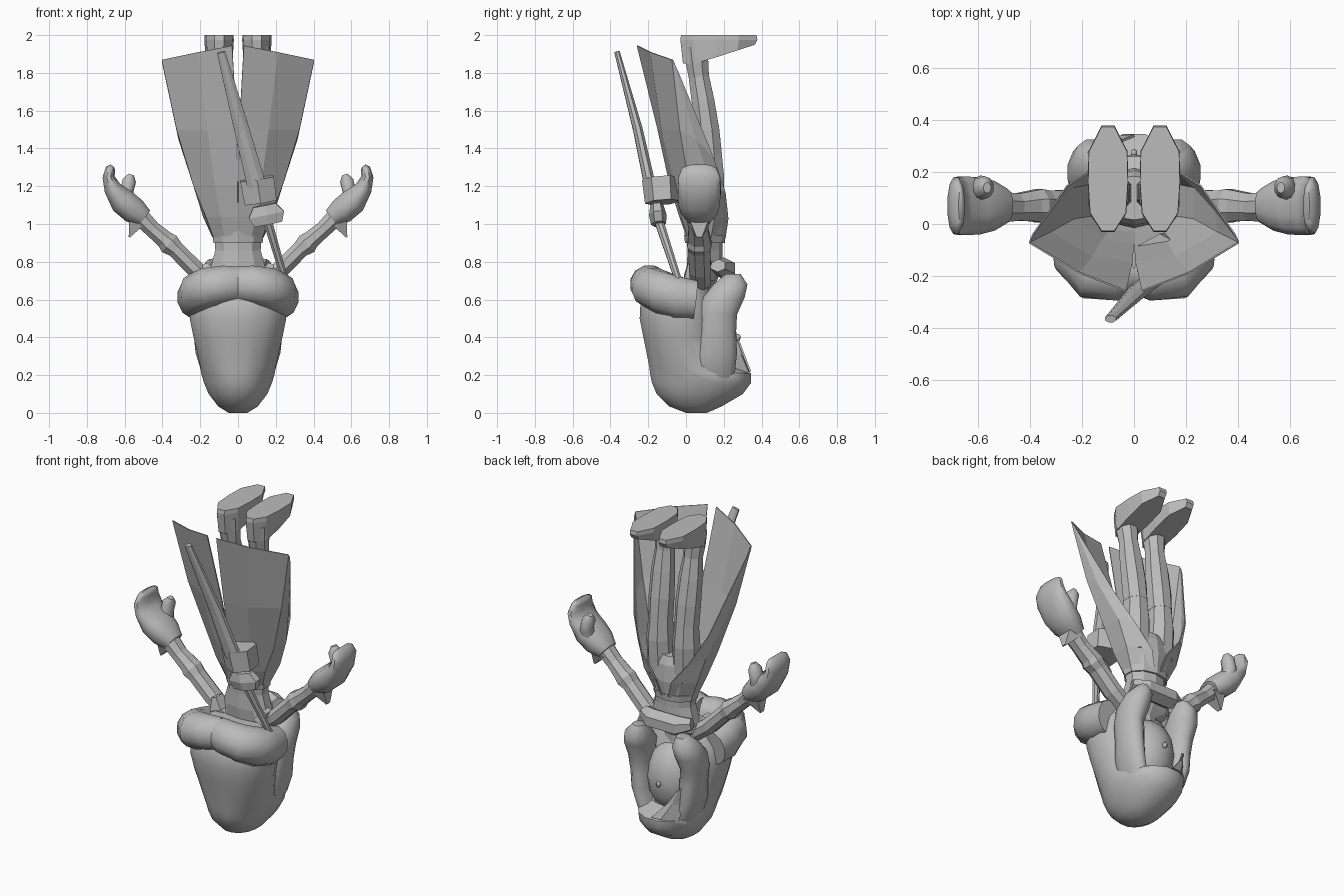
import bpy, bmesh, math
from mathutils import Vector

grey = bpy.data.materials.new("plain grey")
grey.diffuse_color = (0.5, 0.5, 0.5, 1)


def finish(name, bm, smooth=False, mirror=False, thick=0):
    bmesh.ops.recalc_face_normals(bm, faces=bm.faces)
    me = bpy.data.meshes.new(name)
    bm.to_mesh(me)
    bm.free()
    ob = bpy.data.objects.new(name, me)
    bpy.context.collection.objects.link(ob)
    me.materials.append(grey)
    if thick:
        m = ob.modifiers.new("thickness", 'SOLIDIFY')
        m.thickness = thick
    if mirror:
        ob.modifiers.new("mirror", 'MIRROR')
    if smooth:
        bpy.ops.object.select_all(action='DESELECT')
        ob.select_set(True)
        bpy.context.view_layer.objects.active = ob
        bpy.ops.object.shade_smooth_by_angle(angle=math.radians(50))
    return ob


def skin(bm, rings):
    """Join equal vertex rings with quads and close both ends."""
    n = len(rings[0])
    for r, s in zip(rings, rings[1:]):
        for j in range(n):
            bm.faces.new((r[j], r[(j + 1) % n], s[(j + 1) % n], s[j]))
    bm.faces.new(rings[0])
    bm.faces.new(rings[-1])


def loft(name, pts, n=8, ref=(0, 1, 0), flat=False, square=1.0, **kw):
    """Skin elliptic rings (x, y, z, side radius, ref-axis radius) along a path."""
    bm = bmesh.new()
    rings = []
    ref = Vector(ref)
    ps = [Vector(p[:3]) for p in pts]
    k = 1 / math.cos(math.pi / n)
    bend = lambda v: math.copysign(abs(v) ** square, v)
    for i, p in enumerate(pts):
        t = (ps[min(i + 1, len(ps) - 1)] - ps[max(i - 1, 0)]).normalized()
        if flat:
            t = Vector((0, 0, 1))
        b = (ref - t * ref.dot(t)).normalized()
        a = t.cross(b)
        ring = []
        for j in range(n):
            w = 2 * math.pi * (j + 0.5) / n
            ring.append(bm.verts.new(ps[i] + a * (p[3] * k * bend(math.cos(w))) + b * (p[4] * k * bend(math.sin(w)))))
        rings.append(ring)
    skin(bm, rings)
    return finish(name, bm, **kw)


def ball(name, c, r, seg=12, smooth=True):
    bm = bmesh.new()
    bmesh.ops.create_uvsphere(bm, u_segments=seg, v_segments=8, radius=1)
    for v in bm.verts:
        v.co = Vector([c[i] + v.co[i] * r[i] for i in range(3)])
    return finish(name, bm, smooth)


def sheet(name, rows, **kw):
    """Surface through equal rows of points."""
    bm = bmesh.new()
    g = [[bm.verts.new(p) for p in row] for row in rows]
    for r, s in zip(g, g[1:]):
        for j in range(len(r) - 1):
            bm.faces.new((r[j], r[j + 1], s[j + 1], s[j]))
    return finish(name, bm, **kw)


# Hair cap: z, half width, back y, front y (the figure hangs head down)
cap = [(0, .05, 0, .11), (.035, .105, -.09, .19), (.1, .155, -.155, .3), (.16, .18, -.18, .345),
       (.21, .195, -.19, .345), (.25, .2, -.195, .22), (.4, .235, -.225, .17), (.5, .255, -.245, .17),
       (.6, .25, -.24, .15), (.7, .19, -.18, .1)]
loft("hair_cap", [(0, (b + f) / 2, z, w, (f - b) / 2) for z, w, b, f in cap], 16, flat=True,
     square=.93, smooth=True)

# Rolled hair around the nape, and locks beside the face
loft("hair_roll", [(0, -.175, .68, .085, .095), (.07, -.195, .68, .1, .1), (.15, -.185, .665, .11, .105),
                   (.21, -.12, .635, .105, .11), (.23, -.04, .61, .09, .11), (.225, .05, .6, .08, .1)],
     12, ref=(0, 0, 1), smooth=True, mirror=True)
loft("side_lock", [(.1, .15, .13, .05, .1), (.14, .15, .22, .055, .11), (.165, .16, .32, .06, .11),
                   (.17, .165, .42, .065, .1), (.18, .17, .52, .07, .1), (.175, .2, .61, .08, .11),
                   (.165, .235, .68, .07, .09), (.15, .25, .735, .035, .04)],
     12, flat=True, smooth=True, mirror=True)
sheet("fringe_sheet", [[(0, .345, .22), (-.06, .34, .22), (-.14, .28, .2)],
                       [(-.08, .31, .31), (-.11, .3, .31), (-.16, .24, .31)],
                       [(-.13, .28, .39), (-.14, .27, .4), (-.18, .22, .4)]], thick=.01)

# Face
ball("face", (0, .11, .4), (.165, .16, .22), 12)
ball("nose", (0, .272, .4), (.014, .018, .018), 6)

# Torso, neck and chest
loft("torso", [(0, .08, .56, .06, .06), (0, .08, .66, .08, .06), (0, .09, .7, .17, .07), (0, .1, .77, .145, .09),
               (0, .1, .86, .12, .088), (0, .1, .95, .125, .09)], 10, flat=True)
loft("chest_collar", [(-.16, .17, .78, .04, .03), (-.09, .2, .765, .06, .05), (.09, .2, .765, .06, .05),
                      (.16, .17, .78, .04, .03)], 6, ref=(0, 0, 1))
loft("collar_tab", [(.15, .04, .72, .04, .05), (.175, .04, .79, .015, .03)], 4, mirror=True)
loft("belt", [(0, .1, .9, .13, .1), (0, .1, .94, .135, .105)], 10, flat=True)

# Hips and long split coat tails
loft("hips", [(0, .1, .93, .12, .1), (0, .1, 1.02, .155, .11), (0, .1, 1.12, .175, .1),
              (0, .1, 1.17, .16, .08)], 10, flat=True)
sheet("coat_tail", [
    [(0, .01, .93), (.07, .015, .93), (.125, .06, .93), (.13, .13, .93), (.02, .205, .93)],
    [(0, -.03, 1.04), (.09, -.02, 1.04), (.165, .03, 1.04), (.18, .15, 1.04), (.05, .22, 1.03)],
    [(.001, -.08, 1.2), (.12, -.055, 1.2), (.23, .02, 1.2), (.23, .14, 1.2), (.16, .205, 1.17)],
    [(.005, -.145, 1.5), (.16, -.125, 1.5), (.32, -.03, 1.5), (.31, .05, 1.45), (.255, .145, 1.35)],
    [(.03, -.255, 1.945), (.21, -.185, 1.91), (.4, -.07, 1.87), (.395, -.06, 1.85), (.385, -.04, 1.8)]],
    mirror=True, thick=.006)

# Legs and boots
loft("leg", [(.085, .11, 1.04, .078, .085), (.09, .125, 1.25, .075, .077), (.09, .12, 1.4, .062, .066),
             (.09, .11, 1.46, .058, .06)], 8, mirror=True)
loft("boot", [(.09, .12, 1.37, .066, .07), (.092, .11, 1.5, .07, .066), (.095, .09, 1.65, .066, .06),
              (.097, .068, 1.78, .053, .054), (.1, .058, 1.86, .06, .06), (.1, .05, 1.94, .065, .06)],
     8, mirror=True)

# Shoes: flat sole outline above a slanted upper
half = [(.025, -.03), (.07, .04), (.078, .16), (.075, .28), (.025, .378)]
outline = half + [(-x, y) for x, y in reversed(half)]
bm = bmesh.new()
skin(bm, [[bm.verts.new((.1 + x * s, .17 + (y - .17) * s, z if z else 1.85 + max(0, y - .05) * .3))
           for x, y in outline] for s, z in ((.93, 0), (1, 1.975), (.98, 2))])
finish("shoe", bm, mirror=True)

# Arms with elbow flare and pointed cuffs
loft("arm", [(.13, .08, .69, .045, .05), (.22, .075, .755, .047, .058), (.33, .07, .865, .045, .058),
             (.365, .07, .895, .058, .064), (.385, .07, .915, .048, .06), (.45, .065, .97, .043, .052),
             (.53, .065, 1.05, .05, .06)], 8, mirror=True)
loft("cuff_point", [(.53, .07, 1.03, .05, .06), (.575, .07, .93, .004, .015)], 4, mirror=True)

# Mitten hands
loft("hand", [(.495, .07, 1.03, .05, .065), (.55, .07, 1.07, .07, .095), (.61, .07, 1.12, .07, .11),
              (.665, .07, 1.19, .046, .112), (.685, .07, 1.25, .032, .108), (.675, .07, 1.295, .025, .09),
              (.665, .07, 1.308, .012, .06)], 12, square=.85, smooth=True, mirror=True)
loft("thumb", [(.58, .11, 1.09, .045, .05), (.59, .14, 1.17, .035, .045), (.575, .14, 1.23, .036, .042),
               (.565, .14, 1.262, .015, .02)], 10, smooth=True, mirror=True)

# Sheathed sword slung across the back
loft("scabbard", [(-.09, -.365, 1.91, .022, .014), (.02, -.255, 1.5, .04, .025), (.1, -.19, 1.2, .05, .03)], 8)
loft("scabbard_holder", [(.1, -.135, 1.24, .09, .085), (.12, -.125, 1.115, .085, .08)], 6)
loft("sword_guard", [(.14, -.155, 1.1, .06, .03), (.15, -.15, 1.05, .095, .04), (.16, -.145, 1.0, .075, .035)], 6)
loft("sword_grip", [(.155, -.145, 1.02, .024, .024), (.25, -.04, .7, .018, .018)], 8)
